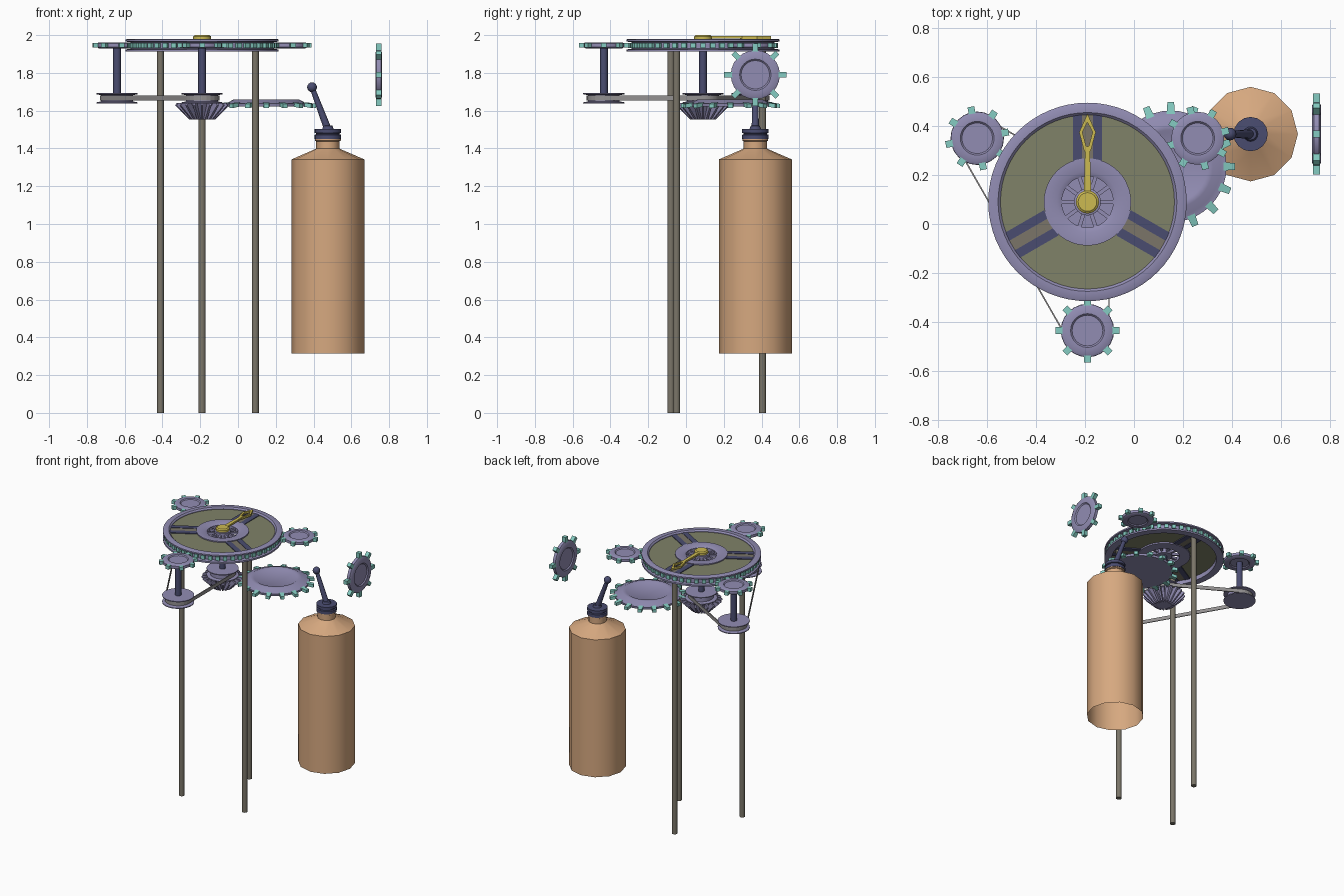
import bpy, bmesh, math
from mathutils import Vector, Matrix

if "Cube" in bpy.data.objects:
    bpy.data.objects.remove(bpy.data.objects["Cube"])

def mat(name, *rgb):
    m = bpy.data.materials.new(name)
    m.diffuse_color = [((c + .055) / 1.055) ** 2.4 for c in rgb] + [1]
    m.use_nodes = True
    m.node_tree.nodes["Principled BSDF"].inputs["Base Color"].default_value = m.diffuse_color
    return m

PURPLE = mat("purple_metal", .57, .55, .70)
BLUE = mat("dark_blue", .29, .30, .44)
TEAL = mat("teal", .52, .80, .76)
OLIVE = mat("olive", .50, .51, .41)
TAN = mat("tan", .84, .66, .50)
YELLOW = mat("yellow", .80, .73, .32)
POST = mat("grey_brown", .48, .46, .41)
BELT = mat("belt_grey", .58, .57, .57)

def finish(name, bm, m, loc=(0, 0, 0), rot=(0, 0, 0), smooth=False):
    bmesh.ops.recalc_face_normals(bm, faces=bm.faces)
    me = bpy.data.meshes.new(name)
    bm.to_mesh(me)
    bm.free()
    ob = bpy.data.objects.new(name, me)
    bpy.context.collection.objects.link(ob)
    ob.location, ob.rotation_euler = loc, rot
    me.materials.append(m)
    if smooth:
        bpy.ops.object.select_all(action='DESELECT')
        ob.select_set(True)
        bpy.context.view_layer.objects.active = ob
        bpy.ops.object.shade_smooth_by_angle(angle=math.radians(35))
    return ob

def lathe(name, prof, n, m, loc=(0, 0, 0), rot=(0, 0, 0), closed=False, smooth=True):
    """Revolve (radius, z) points about z; closed joins last point to first."""
    bm = bmesh.new()
    rings = []
    for r, z in prof:
        if r < 1e-6:
            rings.append([bm.verts.new((0, 0, z))] * n)
        else:
            rings.append([bm.verts.new((r * math.cos(a), r * math.sin(a), z))
                          for a in (2 * math.pi * i / n for i in range(n))])
    pairs = list(zip(rings, rings[1:])) + ([(rings[-1], rings[0])] if closed else [])
    for p, q in pairs:
        for i in range(n):
            j = (i + 1) % n
            bm.faces.new(list(dict.fromkeys((p[i], p[j], q[j], q[i]))))
    return finish(name, bm, m, loc, rot, smooth)

def prism(bm, pts, z0, z1):
    """Extrude a 2D outline between two heights."""
    lo = [bm.verts.new((x, y, z0)) for x, y in pts]
    hi = [bm.verts.new((x, y, z1)) for x, y in pts]
    n = len(pts)
    bm.faces.new(lo)
    bm.faces.new(hi)
    for i in range(n):
        bm.faces.new((lo[i], lo[(i + 1) % n], hi[(i + 1) % n], hi[i]))
    return lo + hi

def radial(name, n, r0, r1, w, z0, z1, m, loc=(0, 0, 0), rot=(0, 0, 0), drop=0, phase=0, off=(0,), tip=1):
    """n bars arranged around z, from radius r0 to r1."""
    bm = bmesh.new()
    for i in range(n):
        for o in off:
            vs = prism(bm, [(r0, o - w / 2), (r1, o - w / 2 * tip), (r1, o + w / 2 * tip), (r0, o + w / 2)], z0, z1)
            for v in vs:
                if v.co.x > (r0 + r1) / 2:
                    v.co.z -= drop
            bmesh.ops.rotate(bm, verts=vs, matrix=Matrix.Rotation(phase + 2 * math.pi * i / n, 3, 'Z'))
    return finish(name, bm, m, loc, rot)

def rod(name, a, b, ra, rb, m, n=12):
    a, b = Vector(a), Vector(b)
    d = b - a
    return lathe(name, [(0, 0), (ra, 0), (rb, d.length), (0, d.length)], n, m, a,
                 d.to_track_quat('Z', 'Y').to_euler())

CX, CY = -.19, .09
C = (CX, CY, 0)

# Main dial: flanged rim, rim teeth, face, hub and paired spokes
lathe("dial_rim", [(.355, 1.912), (.405, 1.912), (.405, 1.924), (.378, 1.928), (.378, 1.962),
                   (.405, 1.966), (.405, 1.976), (.398, 1.980), (.365, 1.980), (.355, 1.970)],
      64, PURPLE, C, closed=True)
radial("dial_teeth", 48, .37, .397, .027, 1.931, 1.959, TEAL, C)
lathe("dial_face", [(.165, 1.945), (.36, 1.945), (.36, 1.966), (.165, 1.966)], 64, OLIVE, C, closed=True)
lathe("dial_hub", [(.105, 1.935), (.178, 1.935), (.178, 1.974), (.125, 1.976), (.105, 1.966)],
      48, PURPLE, C, closed=True)
radial("hub_spokes", 10, .045, .11, .016, 1.945, 1.962, PURPLE, C)
lathe("hub_core", [(0, 1.935), (.055, 1.935), (.055, 1.975), (.03, 1.982), (0, 1.982)], 24, PURPLE, C)
radial("dial_spokes", 3, .17, .36, .037, 1.938, 1.971, BLUE, C, phase=math.pi / 2, off=(-.041, .041))
radial("spoke_panels", 3, .17, .36, .046, 1.940, 1.968, POST, C, phase=math.pi / 2)

# Pointer: round boss, stem and hollow diamond tip
lathe("pointer_boss", [(0, 1.978), (.047, 1.978), (.047, 1.993), (.038, 2.0), (0, 2.0)], 24, YELLOW, C)
bm = bmesh.new()
prism(bm, [(-.015, .03), (.015, .03), (.010, .215), (-.010, .215)], 1.982, 1.994)
outer = [(0, .195), (.014, .21), (.034, .285), (0, .36), (-.034, .285), (-.014, .21)]
inner = [(0, .225), (.006, .23), (.021, .285), (0, .325), (-.021, .285), (-.006, .23)]
loops = [[bm.verts.new((x, y, z)) for x, y in o]
         for o, z in ((outer, 1.980), (outer, 1.994), (inner, 1.994), (inner, 1.980))]
for p, q in zip(loops, loops[1:] + loops[:1]):
    for i in range(6):
        bm.faces.new((p[i], p[(i + 1) % 6], q[(i + 1) % 6], q[i]))
finish("pointer", bm, YELLOW, C)

# Small satellite gears, plus the upright one
def gear(name, loc, rot, r, tip, h, phase=0.0):
    lathe(name, [(0, -h * .6), (r * .58, -h * .6), (r * .64, -h), (r * .9, -h), (r, -h * .6), (r, h * .6),
                 (r * .9, h), (r * .64, h), (r * .58, h * .6), (0, h * .6)], 24, PURPLE, loc, rot)
    radial(name + "_teeth", 8, r * .92, tip, .028, -h * .8, h * .8, TEAL, loc, rot, phase=phase)

A, B = (-.64, .35), (-.19, -.435)
gear("left_gear", (*A, 1.946), (0, 0, 0), .108, .131, .016, .2)
gear("front_gear", (*B, 1.946), (0, 0, 0), .108, .131, .016)
gear("right_gear", (.26, .35, 1.946), (0, 0, 0), .108, .131, .016, .25)
gear("upright_gear", (.745, .367, 1.79), (0, math.pi / 2, 0), .13, .165, .018)

# Shafts and belt pulleys
PULLEYS = {"left": A, "front": B, "centre": (CX, CY)}
for side, (x, y) in PULLEYS.items():
    rod(side + "_shaft", (x, y, 1.67), (x, y, 1.94), .021, .021, BLUE)
    lathe(side + "_pulley", [(0, 1.638), (.109, 1.638), (.109, 1.644), (.084, 1.649), (.084, 1.682),
                             (.109, 1.687), (.109, 1.693), (0, 1.693)], 24, PURPLE, (x, y, 0))

# Belt running around the three pulleys
pts = [Vector(p) for p in PULLEYS.values()]
path = []
for i, p in enumerate(pts):
    d0, d1 = p - pts[i - 1], pts[(i + 1) % 3] - p
    a0, a1 = math.atan2(-d0.x, d0.y), math.atan2(-d1.x, d1.y)
    a1 = a0 + (a1 - a0) % (2 * math.pi)
    for k in range(11):
        a = a0 + (a1 - a0) * k / 10
        path.append((p.x + .088 * math.cos(a), p.y + .088 * math.sin(a)))
bm = bmesh.new()
rows = [[bm.verts.new((x, y, z)) for x, y in path] for z in (1.653, 1.679)]
for i in range(len(path)):
    j = (i + 1) % len(path)
    bm.faces.new((rows[0][i], rows[0][j], rows[1][j], rows[1][i]))
belt = finish("drive_belt", bm, BELT)
sol = belt.modifiers.new("thickness", 'SOLIDIFY')
sol.thickness = .006
sol.offset = 0

# Bevel pinion: conical core with radiating fins
lathe("bevel_core", [(0, 1.553), (.042, 1.553), (.105, 1.64), (0, 1.64)], 20, PURPLE, C)
bm = bmesh.new()
for i in range(20):
    vs = prism(bm, [(.035, 1.553), (.068, 1.553), (.143, 1.628), (.135, 1.64), (.09, 1.64)], -.006, .006)
    bmesh.ops.rotate(bm, verts=vs, matrix=Matrix.Rotation(2 * math.pi * i / 20, 3, 'Z')
                     @ Matrix.Rotation(math.pi / 2, 3, 'X'))
finish("bevel_fins", bm, PURPLE, C)

# Crown gear
G = (.15, .235, 0)
lathe("crown_gear", [(0, 1.622), (.225, 1.622), (.228, 1.638), (.205, 1.642), (.172, 1.66),
                     (.15, 1.66), (.14, 1.654), (0, 1.654)], 40, PURPLE, G)
radial("crown_teeth", 16, .215, .262, .034, 1.622, 1.644, TEAL, G, drop=.008, tip=.8)

# Posts
for n, x, y in (("left", -.41, -.08), ("back", -.19, .405), ("right", .092, -.05)):
    rod(n + "_post", (x, y, 0), (x, y, 1.945), .019, .019, POST)

# Tank with open base, neck, cap and lever
T = (.476, .367, 0)
lathe("tank", [(.193, .315), (.193, 1.342), (.066, 1.397), (.062, 1.40), (.062, 1.438),
               (.068, 1.441), (.068, 1.455), (0, 1.455)], 12, TAN, T)
lathe("tank_cap", [(0, 1.45), (.07, 1.45), (.07, 1.472), (.062, 1.475), (.062, 1.48), (.07, 1.483),
                   (.07, 1.502), (.03, 1.504), (.024, 1.52), (0, 1.525)], 16, BLUE, T)
top = (.392, .367, 1.724)
rod("lever", (.476, .367, 1.50), top, .02, .013, BLUE)
lathe("lever_knob", [(.026 * math.sin(math.pi * i / 8), -.026 * math.cos(math.pi * i / 8))
                     for i in range(9)], 16, BLUE, top)
